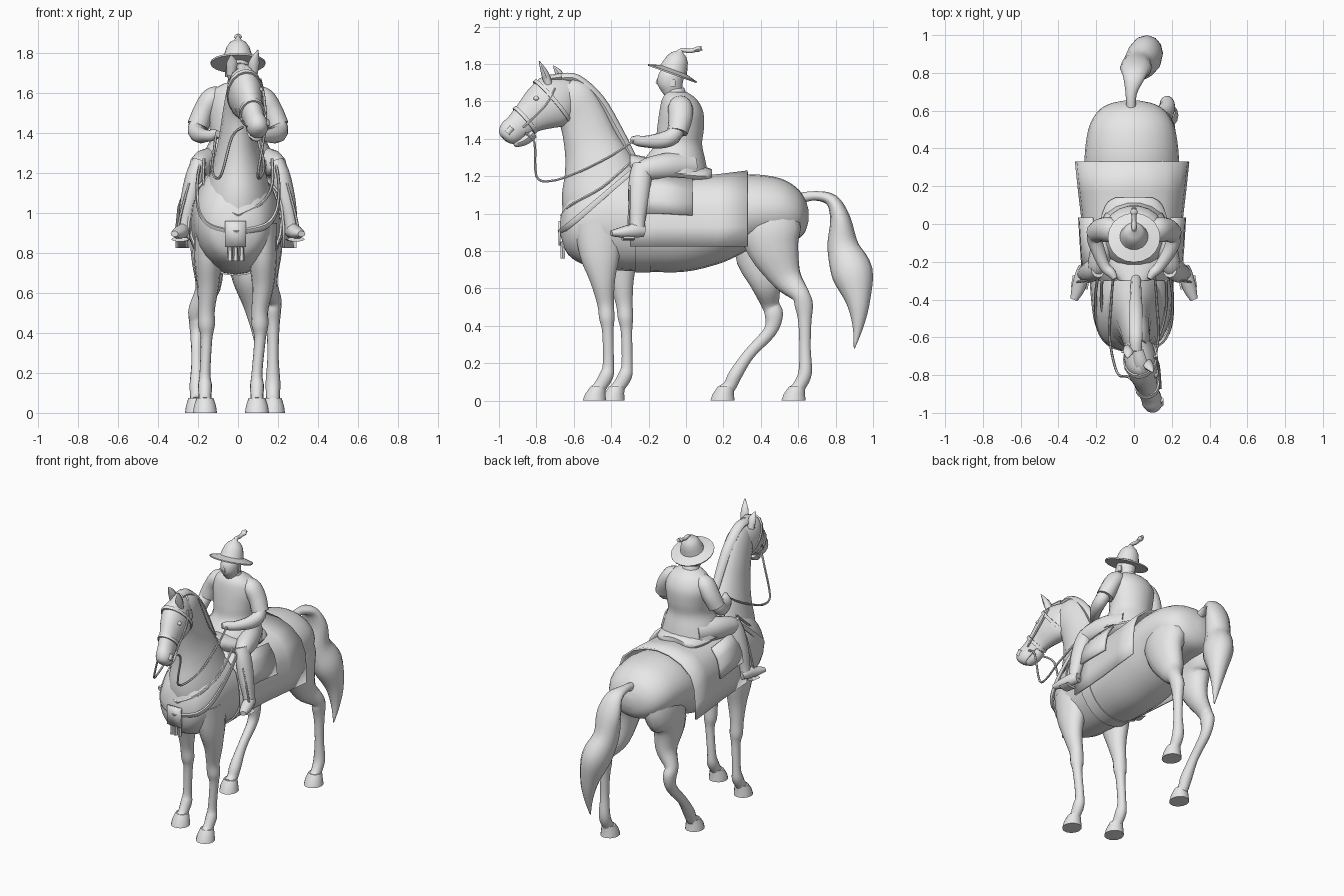
import bpy, bmesh, math
from mathutils import Vector as V

grey = bpy.data.materials.new("plain grey")
grey.diffuse_color = (0.8, 0.8, 0.8, 1)


def finish(name, bm, thick=0, angle=50):
    bmesh.ops.recalc_face_normals(bm, faces=bm.faces)
    me = bpy.data.meshes.new(name)
    bm.to_mesh(me)
    bm.free()
    me.materials.append(grey)
    ob = bpy.data.objects.new(name, me)
    bpy.context.collection.objects.link(ob)
    if thick:
        m = ob.modifiers.new("thickness", 'SOLIDIFY')
        m.thickness, m.offset = thick, 0
    bpy.ops.object.select_all(action='DESELECT')
    ob.select_set(True)
    bpy.context.view_layer.objects.active = ob
    bpy.ops.object.shade_smooth_by_angle(angle=math.radians(angle))
    return ob


def spline(pts, steps):
    """Catmull-Rom through tuples of any length."""
    out = []
    for i in range(len(pts) - 1):
        a, b, c, d = (pts[max(0, min(len(pts) - 1, i + k))] for k in (-1, 0, 1, 2))
        for s in range(steps):
            t = s / steps
            out.append([0.5 * (2 * q + (r - p) * t + (2 * p - 5 * q + 4 * r - u) * t * t
                        + (3 * q - p - 3 * r + u) * t ** 3) for p, q, r, u in zip(a, b, c, d)])
    return out + [list(pts[-1])]


def loft(name, rings, n=14, steps=4, ref=(1, 0, 0), axis=None, angle=50):
    """Rings are (x, y, z, half width along ref, half depth)."""
    rs = spline(rings, steps) if steps > 1 else rings
    bm, loops = bmesh.new(), []
    for i, r in enumerate(rs):
        lo, hi = rs[max(0, i - 1)], rs[min(len(rs) - 1, i + 1)]
        t = V(axis) if axis else (V(hi[:3]) - V(lo[:3])).normalized()
        s = (V(ref) - t * t.dot(V(ref))).normalized()
        u = t.cross(s)
        loops.append([bm.verts.new(V(r[:3]) + s * max(r[3], .002) * math.cos(k * math.tau / n)
                      + u * max(r[4], .002) * math.sin(k * math.tau / n)) for k in range(n)])
    for a, b in zip(loops, loops[1:]):
        for k in range(n):
            bm.faces.new((a[k], a[(k + 1) % n], b[(k + 1) % n], b[k]))
    bm.faces.new(loops[0])
    bm.faces.new(loops[-1])
    return finish(name, bm, angle=angle)


def cord(name, pts, r, n=6):
    d = (V(pts[-1]) - V(pts[0]))
    ref = (1, 0, 0) if abs(d.x) < max(abs(d.y), abs(d.z)) else (0, 1, .2)
    return loft(name, [(*p, r, r) for p in pts], n=n, ref=ref)


def sheet(name, rows, thick):
    """Grid surface through rows of points."""
    bm = bmesh.new()
    g = [[bm.verts.new(p) for p in r] for r in rows]
    for a, b in zip(g, g[1:]):
        for k in range(len(a) - 1):
            bm.faces.new((a[k], a[k + 1], b[k + 1], b[k]))
    return finish(name, bm, thick)


# Horse trunk: y, top, bottom, half width
trunk = [(-.67, .98, .88, .05), (-.63, 1.1, .78, .14), (-.53, 1.2, .72, .195), (-.4, 1.25, .70, .215),
         (-.22, 1.22, .69, .228), (0, 1.18, .69, .24), (.2, 1.19, .74, .25), (.35, 1.21, .81, .25),
         (.5, 1.19, .84, .23), (.59, 1.14, .86, .185), (.635, 1.08, .9, .12), (.655, 1.02, .96, .03)]
loft("horse_body", [(-.012, y, (t + b) / 2, w, (t - b) / 2) for y, t, b, w in trunk], n=24, axis=(0, 1, 0))

# Neck and head, turned slightly to the left of the horse
loft("horse_neck", [(0, -.40, .98, .19, .25), (0, -.435, 1.12, .16, .235), (0, -.465, 1.25, .125, .19),
                    (0, -.505, 1.38, .095, .15), (.005, -.55, 1.51, .08, .13),
                    (.015, -.61, 1.61, .07, .125), (.02, -.66, 1.66, .05, .08)], n=16)
loft("horse_head", [(.012, -.59, 1.68, .03, .04), (.018, -.64, 1.645, .065, .1), (.03, -.70, 1.605, .085, .143),
                    (.047, -.77, 1.565, .08, .125), (.065, -.84, 1.515, .06, .092), (.083, -.9, 1.465, .053, .073),
                    (.097, -.94, 1.432, .054, .068), (.103, -.965, 1.41, .042, .05), (.105, -.975, 1.4, .02, .025)],
     n=16)
loft("lower_lip", [(.075, -.82, 1.43, .035, .03), (.085, -.86, 1.395, .038, .028), (.095, -.905, 1.375, .03, .02),
                   (.098, -.92, 1.37, .012, .01)], n=8)
for x, y, tip in ((.075, -.735, (.1, -.785, 1.815)), (-.035, -.66, (-.035, -.71, 1.79))):
    loft("ear", [(x, y, 1.69, .022, .022), (x + .005, y - .02, 1.75, .027, .02), (*tip, .003, .003)], n=8)
for s in (-1, 1):
    loft("eye", [(.045 + s * .066, -.79 - s * .01, z, r, r) for z, r in ((1.6, .004), (1.615, .016), (1.63, .004))],
         n=8)
    loft("nostril", [(.1 + s * .045, y, z, .012, .016) for y, z in ((-.93, 1.46), (-.955, 1.43))], n=8)
loft("mane", [(.01, -.67, 1.725, .03, .025), (.01, -.58, 1.718, .035, .025), (.01, -.46, 1.61, .035, .025),
              (.01, -.36, 1.44, .03, .025), (.01, -.28, 1.29, .025, .02)], n=8)
loft("forelock", [(.02, -.67, 1.73, .03, .02), (.04, -.76, 1.71, .035, .02), (.055, -.83, 1.635, .012, .012)], n=8)

# Front legs: upper x, lower x and stride
for x0, x1, dy in ((.125, .095, -.04), (-.15, -.165, .06)):
    def at(x, y, z, a, b):
        return (x, y + dy, z, a, b)
    xm = (x0 + x1) / 2
    loft("front_leg", [at(x0, -.43, .95, .07, .13), at(x0, -.42, .78, .07, .11), at(x0, -.405, .64, .055, .068),
                       at(xm, -.39, .52, .042, .046), at(xm, -.383, .44, .042, .042), at(xm, -.378, .37, .029, .031),
                       at(x1, -.375, .2, .027, .03), at(x1, -.385, .135, .035, .038), at(x1, -.42, .075, .032, .036),
                       at(x1, -.44, .05, .04, .04)])
    loft("front_hoof", [at(x1, -.43, .075, .042, .042), at(x1, -.445, .035, .055, .056),
                        at(x1, -.45, 0, .06, .064)], steps=1, axis=(0, 0, 1))

# Hind legs: top x, bottom x, stifle, hock, fetlock and hoof positions
for x0, x1, st, hock, fet, hoof in ((.135, .175, (.47, .74), (.635, .51), (.637, .15), .575),
                                    (-.15, -.205, (.395, .72), (.475, .46), (.265, .14), .195)):
    (sy, sz), (hy, hz), (fy, fz) = st, hock, fet
    my, mz = (hy + fy) / 2, (hz + fz) / 2
    loft("hind_leg", [(x0 * .6, .44, 1.1, .09, .12), (x0 * .9, .45, .93, .1, .165), (x0, sy, sz + .07, .085, .14),
                      (x0, sy * .6 + hy * .4, sz * .65 + hz * .35, .063, .085),
                      (x1, hy - .025, hz + .06, .042, .05), (x1, hy - .005, hz, .04, .05),
                      (x1, hy * .75 + my * .25, hz - .09, .032, .036), (x1, my * .7 + fy * .3, mz - .05, .028, .031),
                      (x1, fy, fz, .037, .037), (x1, fy - .03, .08, .034, .036), (x1, hoof + .01, .05, .04, .04)])
    loft("hind_hoof", [(x1, hoof + .018, .075, .043, .044), (x1, hoof + .004, .035, .055, .058),
                       (x1, hoof, 0, .06, .067)], steps=1, axis=(0, 0, 1))

# Tail
loft("tail", [(-.015, .6, 1.08, .025, .03), (-.015, .69, 1.095, .03, .025), (0, .78, 1.07, .06, .035),
              (.01, .825, .97, .085, .055), (.02, .84, .82, .08, .085), (.06, .89, .68, .09, .11),
              (.09, .92, .53, .06, .065), (.1, .92, .4, .03, .03), (.1, .9, .28, .003, .003)], n=12)

# Saddle blanket draped over the back
rows = []
for y, top, w in ((-.3, 1.24, .238), (-.15, 1.21, .248), (0, 1.195, .26), (.17, 1.205, .28), (.33, 1.225, .297)):
    half = [(w, .825), (w, .93), (w - .01, 1.03), (w * .87, 1.11), (w * .62, 1.175), (w * .3, top - .012)]
    rows.append([(x - .01, y, z) for x, z in half] + [(-.01, y, top)] + [(-x - .01, y, z) for x, z in half[::-1]])
sheet("blanket", rows, .012)

# Saddle, flaps and band under the belly
loft("saddle", [(0, -.3, 1.27, .08, .05), (0, -.2, 1.23, .16, .07), (0, -.03, 1.21, .185, .055),
                (0, .1, 1.2, .15, .05), (0, .14, 1.205, .1, .03)], n=16, axis=(0, 1, 0))
for s in (-1, 1):
    sheet("saddle_flap", [[(s * (x + .01 * k) - .01, y, z - .01 * (k == 2)) for k, y in enumerate((-.28, -.13, .035))]
                          for x, z in ((.19, 1.195), (.235, 1.13), (.252, 1.07), (.258, 1.0))], .016)
loft("girth", [(-.012, y, .96, .236, .276) for y in (-.27, -.19)], n=24, steps=1, axis=(0, 1, 0))

# Breast collar with plate and tassels
for s in (-1, 1):
    loft("breast_strap", [(s * .19, -.27, 1.24, .008, .014), (s * .205, -.4, 1.13, .008, .016),
                          (s * .19, -.55, 1.0, .01, .018), (s * .13, -.635, .93, .012, .018),
                          (-.01, -.672, .9, .012, .018)], n=6)
    cord("neck_strap", [(s * .17, -.3, 1.27), (s * .17, -.45, 1.14), (s * .12, -.61, 1.05), (0, -.665, .99)], .008)
sheet("breast_plate", [[(x, -.676, z) for x in (-.065, -.012, .04)] for z in (.96, .9, .83)], .012)
for x in (-.04, -.012, .018):
    loft("tassel", [(x, -.665, .85, .01, .01), (x, -.66, .8, .013, .013), (x, -.66, .76, .014, .014)], n=6)

# Bridle: noseband, browband, cheek straps and reins
for nm, c, a, b in (("noseband", (.071, -.86, 1.50), .06, .085), ("browband", (.034, -.715, 1.6), .087, .142)):
    t = V((.15, -.7, -.6)).normalized() * .01
    loft(nm, [(*(V(c) + t * k), a + .006, b + .006) for k in (-1, 1)], n=16, steps=1)
for s in (-1, 1):
    cord("cheek_strap", [(.04 + s * .07, -.7, 1.67), (.05 + s * .08, -.75, 1.58), (.08 + s * .06, -.87, 1.46)], .007)
    cord("rein", [(.08 + s * .055, -.86, 1.43), (.05 + s * .08, -.81, 1.38), (s * .09 + .01, -.8, 1.2),
                  (s * .11, -.72, 1.175), (s * .13, -.58, 1.22), (s * .12, -.4, 1.31), (s * .11, -.28, 1.39)], .007)

# Rider's coat with flared skirt
loft("coat", [(0, -.065, 1.215, .2, .185), (0, -.06, 1.29, .175, .165), (0, -.04, 1.37, .14, .128),
              (0, -.03, 1.45, .145, .127), (0, -.025, 1.54, .155, .12), (0, -.035, 1.61, .13, .095),
              (0, -.05, 1.65, .065, .055)], n=18, axis=(0, 0, 1))
loft("collar", [(0, -.055, 1.64, .058, .055), (0, -.06, 1.665, .05, .05)], n=12, steps=1)

# Rider's head and face
loft("head", [(0, -.06, 1.62, .04, .045), (0, -.075, 1.65, .043, .055), (0, -.085, 1.69, .055, .068),
              (0, -.08, 1.74, .058, .07), (0, -.075, 1.78, .04, .05)], n=14, axis=(0, 0, 1))
loft("nose", [(0, -.146, 1.725, .006, .008), (0, -.152, 1.70, .012, .012), (0, -.146, 1.69, .008, .008)],
     n=6, steps=2, axis=(0, 0, 1))
for s in (-1, 1):
    loft("rider_ear", [(s * .056, -.07, z, .01, .016) for z in (1.68, 1.72)], n=6, steps=1)

# Tilted hat with crown, knob and plume
up = V((0, .36, 1)).normalized()
hat = [(-.008, .137), (.0, .139), (.018, .075), (.05, .067), (.08, .058), (.105, .04), (.118, .02), (.13, .012)]
loft("hat", [(*(V((0, -.072, 1.752)) + up * h), r, r) for h, r in hat], n=20, steps=1, axis=up, angle=35)
cord("plume", [(0, -.035, 1.86), (0, -.02, 1.875), (0, .02, 1.87), (0, .065, 1.88), (0, .085, 1.885)], .012, 8)
loft("plume_tip", [(0, .04, 1.872, .01, .008), (0, .065, 1.88, .02, .015), (0, .085, 1.885, .006, .006)], n=8)

for s in (-1, 1):
    # Arms with short sleeves, hands on the reins
    loft("sleeve", [(s * .09, -.03, 1.59, .05, .045), (s * .13, -.03, 1.57, .066, .056),
                    (s * .17, -.03, 1.51, .064, .054), (s * .2, -.045, 1.435, .055, .055)], n=12, ref=(0, 1, 0))
    hx = .1 if s > 0 else .12
    loft("forearm", [(s * .19, -.035, 1.48, .04, .04), (s * .21, -.07, 1.415, .045, .042),
                     (s * .19, -.14, 1.39, .042, .038), (s * (hx + .035), -.225, 1.385, .03, .03),
                     (s * hx, -.26, 1.39, .028, .026), (s * (hx - .02), -.29, 1.395, .018, .015)], n=10, ref=(0, 0, 1))
    # Thigh, shin and boot
    loft("thigh", [(s * .08, .02, 1.25, .08, .08), (s * .15, -.1, 1.25, .075, .07), (s * .19, -.21, 1.235, .06, .055),
                   (s * .2, -.26, 1.21, .04, .04)], n=12, ref=(0, 0, 1))
    loft("shin", [(s * .19, -.235, 1.26, .04, .05), (s * .215, -.245, 1.18, .048, .06),
                  (s * .242, -.255, 1.06, .046, .055), (s * .262, -.26, .96, .036, .042),
                  (s * .27, -.26, .9, .035, .04)], n=12)
    loft("boot", [(s * .262, -.225, .905, .03, .03), (s * .275, -.27, .91, .037, .04), (s * .295, -.34, .9, .036, .03),
                  (s * .318, -.4, .895, .02, .015)], n=10)
    loft("stirrup", [(s * .28, -.28, .868, .045, .012), (s * .29, -.34, .868, .045, .012)], n=8, steps=1)
    cord("stirrup_strap", [(s * .245, -.3, 1.15), (s * .285, -.305, 1.0), (s * .31, -.31, .87)], .007)
